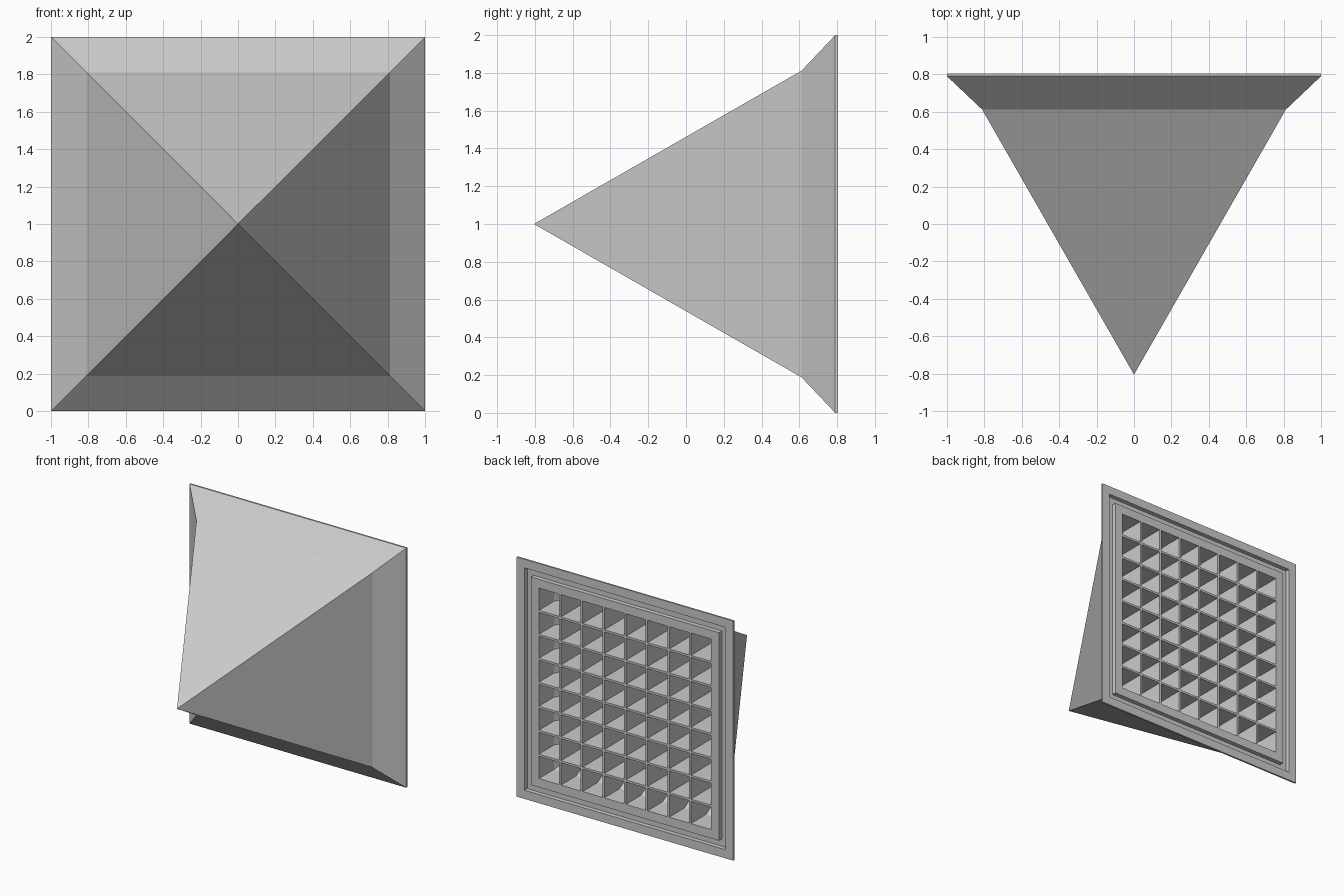
import bpy, bmesh

if "Cube" in bpy.data.objects:
    bpy.data.objects.remove(bpy.data.objects["Cube"])

MID = 1.0                      # height of the centre axis
BACK = 0.805                   # rear plane
TIP = -0.805                   # front point
IN_HALF, IN_Y, IN_TIP = 0.795, 0.605, -0.77   # inner hollow: mouth half-size, bend, point


def finish(name, bm):
    bmesh.ops.recalc_face_normals(bm, faces=bm.faces)
    mesh = bpy.data.meshes.new(name)
    bm.to_mesh(mesh)
    bm.free()
    obj = bpy.data.objects.new(name, mesh)
    bpy.context.collection.objects.link(obj)
    return obj


# Hollow spike: square rings lofted from the outer point, round the rear rim, to the inner point
def build_shell():
    profile = [(0.812, 0.612), (1.0, 0.79), (1.0, BACK),          # outer slope and flange
               (0.928, BACK), (0.928, 0.768),                     # groove
               (0.868, 0.768), (0.868, BACK),                     # raised inner frame
               (IN_HALF, BACK), (IN_HALF, IN_Y)]                  # opening
    bm = bmesh.new()
    rings = [[bm.verts.new((sx * h, y, MID + sz * h))
              for sx, sz in ((-1, -1), (1, -1), (1, 1), (-1, 1))] for h, y in profile]
    for a, b in zip(rings, rings[1:]):
        for i in range(4):
            j = (i + 1) % 4
            bm.faces.new((a[i], a[j], b[j], b[i]))
    for ring, y in ((rings[0], TIP), (rings[-1], IN_TIP)):
        point = bm.verts.new((0, y, MID))
        for i in range(4):
            bm.faces.new((ring[i], ring[(i + 1) % 4], point))
    return finish("spike_shell", bm)


# One rib: a slice of the hollow at a given offset, so it ends against the inner slope
def build_rib(name, offset, upright, thick=0.018):
    c = abs(offset)
    y_end = IN_TIP + (IN_Y - IN_TIP) * c / IN_HALF
    w = max(c, 0.002)
    outline = [(-w, y_end), (w, y_end), (IN_HALF, IN_Y), (IN_HALF, BACK),
               (-IN_HALF, BACK), (-IN_HALF, IN_Y)]

    def place(u, y, t):
        return (offset + t, y, MID + u) if upright else (u, y, MID + offset + t)

    bm = bmesh.new()
    near, far = [[bm.verts.new(place(u, y, t)) for u, y in outline]
                 for t in (-thick / 2, thick / 2)]
    bm.faces.new(near)
    bm.faces.new(far)
    for i in range(len(outline)):
        j = (i + 1) % len(outline)
        bm.faces.new((near[i], near[j], far[j], far[i]))
    return finish(name, bm)


build_shell()

# Eight by eight grid of cells
for k in range(-3, 4):
    build_rib(f"upright_rib_{k + 4}", 0.2 * k, True)
    build_rib(f"level_rib_{k + 4}", 0.2 * k, False)
